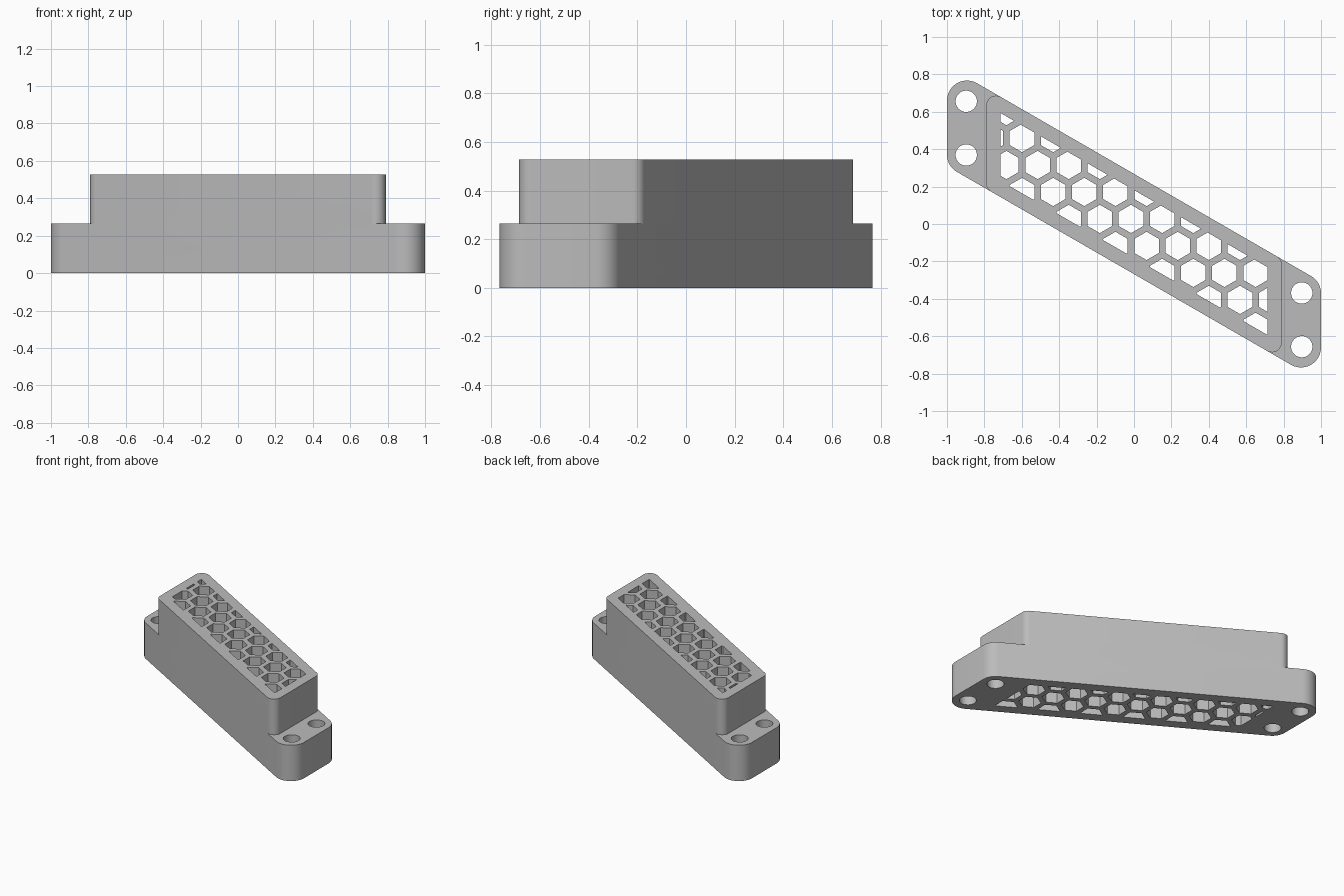
import bpy, bmesh
from math import sin, cos, pi, radians, sqrt

if "Cube" in bpy.data.objects:
    bpy.data.objects.remove(bpy.data.objects["Cube"])

SLOPE = 1 / sqrt(3)          # long sides fall at 30 degrees
BASE_TOP, BLOCK_TOP = 0.264, 0.527
HALF_WIDTH = 0.268           # half the vertical distance between the long sides

grey = bpy.data.materials.new("plain grey")
grey.use_nodes = True
colour = (0.5, 0.5, 0.5, 1)
grey.diffuse_color = colour
grey.node_tree.nodes["Principled BSDF"].inputs["Base Color"].default_value = colour


def rounded_rhomboid(x, r, steps=12):
    """Counter-clockwise outline with vertical ends at +-x and slanted long sides."""
    high, low = x * SLOPE + HALF_WIDTH, x * SLOPE - HALF_WIDTH
    sharp = (-x + r, high - r * sqrt(3))
    blunt = (-x + r, low + r * SLOPE)
    half = []
    for (cx, cy), start, sweep in ((sharp, 60, 120), (blunt, 180, 60)):
        for i in range(steps + 1):
            a = radians(start + sweep * i / steps)
            half.append((cx + r * cos(a), cy + r * sin(a)))
    return half + [(-px, -py) for px, py in half]


def circle(cx, cy, r, n, turn=0.0):
    return [(cx + r * cos(turn + 2 * pi * i / n), cy + r * sin(turn + 2 * pi * i / n))
            for i in range(n)]


def clip(poly, a, b, limit):
    """Keep the part of a convex polygon where a*x + b*y <= limit."""
    out = []
    for p, q in zip(poly, poly[1:] + poly[:1]):
        dp, dq = a * p[0] + b * p[1] - limit, a * q[0] + b * q[1] - limit
        if dp <= 0:
            out.append(p)
        if dp * dq < 0:
            t = dp / (dp - dq)
            out.append((p[0] + t * (q[0] - p[0]), p[1] + t * (q[1] - p[1])))
    return out


def prisms(name, outlines, z0, z1):
    """One object made of straight prisms."""
    bm = bmesh.new()
    for outline in outlines:
        bottom = [bm.verts.new((x, y, z0)) for x, y in outline]
        top = [bm.verts.new((x, y, z1)) for x, y in outline]
        bm.faces.new(bottom[::-1])
        bm.faces.new(top)
        for i in range(len(outline)):
            j = (i + 1) % len(outline)
            bm.faces.new((bottom[i], bottom[j], top[j], top[i]))
    mesh = bpy.data.meshes.new(name)
    bm.to_mesh(mesh)
    bm.free()
    mesh.materials.append(grey)
    obj = bpy.data.objects.new(name, mesh)
    bpy.context.collection.objects.link(obj)
    return obj


def combine(target, other, operation):
    mod = target.modifiers.new(operation, "BOOLEAN")
    mod.operation, mod.solver, mod.object = operation, "EXACT", other
    bpy.context.view_layer.objects.active = target
    bpy.ops.object.modifier_apply(modifier=mod.name)
    bpy.data.objects.remove(other)


# Flanged base and the raised block flush with its long sides
body = prisms("honeycomb_spacer", [rounded_rhomboid(1.0, 0.107)], 0, BASE_TOP)
block = prisms("raised_block", [rounded_rhomboid(0.79, 0.052)], BASE_TOP, BLOCK_TOP)
combine(body, block, "UNION")

# Honeycomb openings, trimmed to leave an even wall around the block
PITCH, HEX_RADIUS, WALL = 0.1665, 0.0757, 0.075
end, side = 0.79 - WALL, HALF_WIDTH - WALL * 2 / sqrt(3)
openings = []
for row in range(-6, 7):
    for col in range(-8, 9):
        cx = -0.016 + PITCH * (col + 0.5 * (row % 2))
        cy = 0.027 + PITCH * row * sqrt(3) / 2
        cell = circle(cx, cy, HEX_RADIUS, 6, pi / 6)
        for a, b, limit in ((1, 0, end), (-1, 0, end), (SLOPE, 1, side), (-SLOPE, -1, side)):
            cell = clip(cell, a, b, limit)
        if len(cell) > 2:
            openings.append(cell)

# Two bolt holes in each flange
for s in (-1, 1):
    for y in (0.656, 0.369):
        openings.append(circle(s * 0.897, -s * y, 0.057, 40))
combine(body, prisms("opening_cutter", openings, -0.1, BLOCK_TOP + 0.1), "DIFFERENCE")

# Crisp edges with smooth rounded corners
bpy.ops.object.select_all(action="DESELECT")
body.select_set(True)
bpy.context.view_layer.objects.active = body
bpy.ops.object.shade_smooth_by_angle(angle=radians(30))
